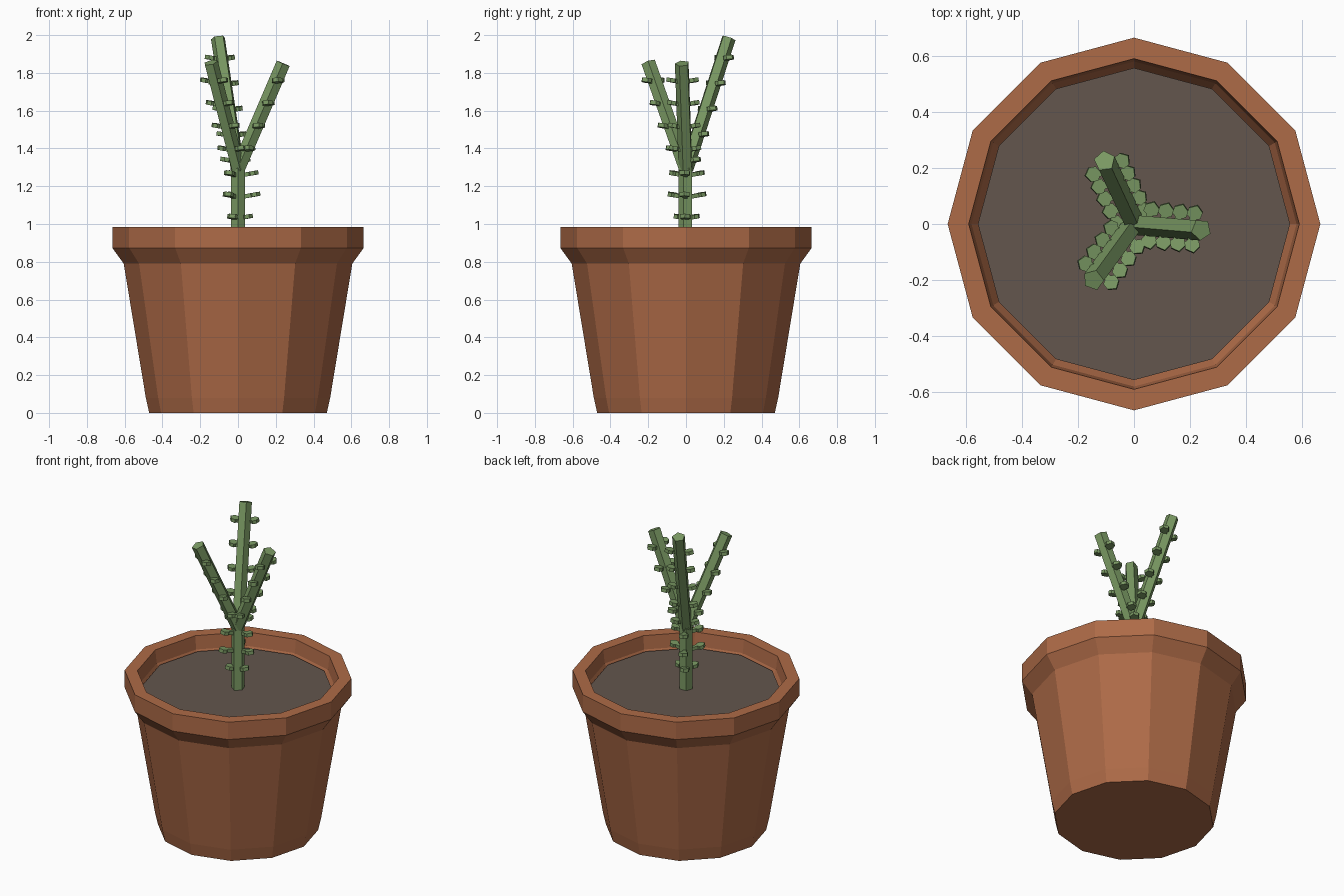
import bpy, bmesh, math
from mathutils import Vector, Matrix

if "Cube" in bpy.data.objects:
    bpy.data.objects.remove(bpy.data.objects["Cube"])


def material(name, rgb):
    m = bpy.data.materials.new(name)
    m.diffuse_color = (*rgb, 1)
    m.use_nodes = True
    m.node_tree.nodes["Principled BSDF"].inputs["Base Color"].default_value = m.diffuse_color
    return m


TERRACOTTA = material("terracotta", (0.42, 0.145, 0.063))
SOIL = material("soil", (0.125, 0.092, 0.075))
GREEN = material("plant green", (0.195, 0.32, 0.125))


def finish(bm, name, mat):
    bmesh.ops.recalc_face_normals(bm, faces=bm.faces)
    me = bpy.data.meshes.new(name)
    bm.to_mesh(me)
    bm.free()
    me.materials.append(mat)
    ob = bpy.data.objects.new(name, me)
    bpy.context.collection.objects.link(ob)
    return ob


def lathe(name, profile, mat, sides=12):
    """Revolve (radius, z) points, closing both ends with flat caps."""
    bm = bmesh.new()
    rings = []
    for r, z in profile:
        rings.append([bm.verts.new((r * math.cos(2 * math.pi * i / sides),
                                    r * math.sin(2 * math.pi * i / sides), z))
                      for i in range(sides)])
    for a, b in zip(rings, rings[1:]):
        for i in range(sides):
            j = (i + 1) % sides
            bm.faces.new((a[i], a[j], b[j], b[i]))
    bm.faces.new(rings[0])
    bm.faces.new(rings[-1])
    return finish(bm, name, mat)


def rod(name, start, end, radius=0.039, spin=0.0):
    """Five-sided stem between two points."""
    start, end = Vector(start), Vector(end)
    d = end - start
    rot = d.to_track_quat('Z', 'Y').to_matrix().to_4x4()
    bm = bmesh.new()
    bmesh.ops.create_cone(bm, cap_ends=True, segments=5, radius1=radius, radius2=radius,
                          depth=d.length,
                          matrix=Matrix.Translation((start + end) / 2) @ rot @ Matrix.Rotation(spin, 4, 'Z'))
    return finish(bm, name, GREEN)


def add_leaf(bm, base, angle, reach):
    """Stubby pointed leaf, tilted slightly upward."""
    m = (Matrix.Translation(base) @ Matrix.Rotation(angle, 4, 'Z')
         @ Matrix.Rotation(math.radians(-10), 4, 'Y'))
    outline = [(0.0, 0.009), (reach - 0.05, 0.012), (reach - 0.042, 0.026),
               (reach - 0.018, 0.026), (reach, 0.0)]
    outline += [(x, -y) for x, y in reversed(outline[:-1])]
    lo = [bm.verts.new(m @ Vector((x, y, -0.011))) for x, y in outline]
    hi = [bm.verts.new(m @ Vector((x, y, 0.011))) for x, y in outline]
    bm.faces.new(lo[::-1])
    bm.faces.new(hi)
    n = len(lo)
    for i in range(n):
        j = (i + 1) % n
        bm.faces.new((lo[i], lo[j], hi[j], hi[i]))


# Pot with thick rim, and the soil in it
lathe("pot", [(0.47, 0), (0.488, 0.08), (0.605, 0.79), (0.665, 0.873), (0.665, 0.985),
              (0.59, 0.985), (0.58, 0.90), (0.545, 0.84)], TERRACOTTA)
lathe("soil", [(0.535, 0.85), (0.557, 0.897)], SOIL)

# Trunk
FORK = Vector((0, 0, 1.29))
rod("trunk", (0, 0, 0.87), (0, 0, 1.32))

# Three branches with pairs of leaves: tip, leaf heights
branches = [((0.24, -0.02, 1.85), (1.39, 1.51, 1.63, 1.75)),
            ((-0.105, 0.225, 1.985), (1.33, 1.465, 1.60, 1.735, 1.87)),
            ((-0.145, -0.20, 1.855), (1.39, 1.51, 1.63, 1.75))]
leaves = bmesh.new()
for k, (tip, heights) in enumerate(branches):
    tip = Vector(tip)
    azimuth = math.atan2(tip.y, tip.x)
    rod(f"branch_{k + 1}", FORK, tip, spin=math.pi / 2)
    for z in heights:
        p = FORK.lerp(tip, (z - FORK.z) / (tip.z - FORK.z))
        for side in (-1, 1):
            add_leaf(leaves, p, azimuth + side * math.radians(75), 0.09)
    # Trunk leaves below this branch
    for z, reach in ((1.03, 0.08), (1.14, 0.12), (1.255, 0.11)):
        add_leaf(leaves, Vector((0, 0, z)), azimuth, reach)
finish(leaves, "leaves", GREEN)
